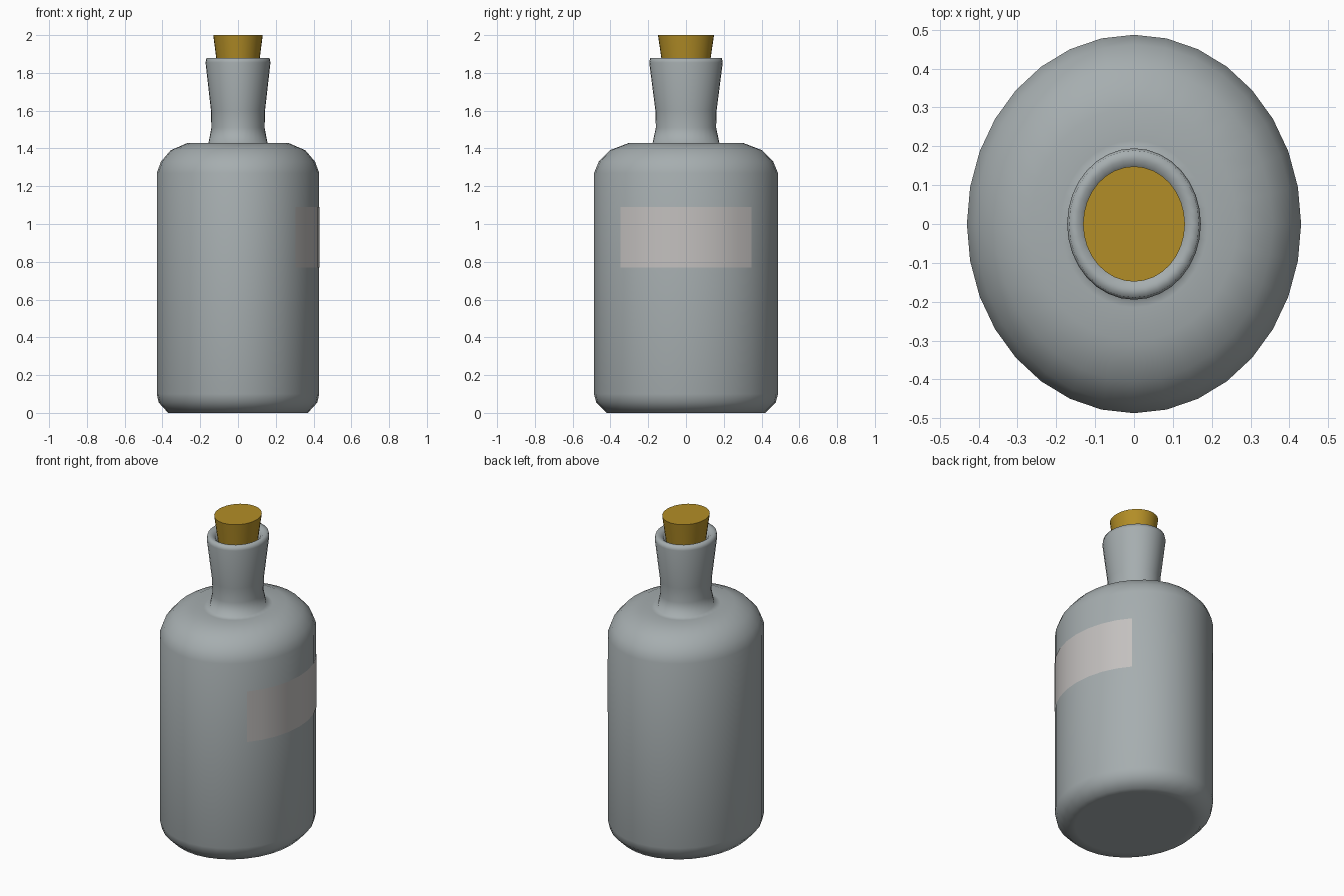
import bpy, bmesh, math

if "Cube" in bpy.data.objects:
    bpy.data.objects.remove(bpy.data.objects["Cube"])

SIDES = 32
DEPTH = 1.132  # the cross-section is an ellipse, wider along y


def material(name, rgb):
    m = bpy.data.materials.new(name)
    m.diffuse_color = (*rgb, 1)
    m.use_nodes = True
    m.node_tree.nodes["Principled BSDF"].inputs["Base Color"].default_value = m.diffuse_color
    return m


def lathe(name, profile, mat, first=0, count=SIDES, caps=True, smooth_angle=180):
    """Sweep an (radius, z) profile, bottom to top, around an elliptical path."""
    bm = bmesh.new()
    full = count == SIDES
    columns = count if full else count + 1
    rings = []
    for r, z in profile:
        ring = []
        for i in range(columns):
            a = 2 * math.pi * (first + i) / SIDES
            ring.append(bm.verts.new((r * math.cos(a), r * DEPTH * math.sin(a), z)))
        rings.append(ring)
    for low, high in zip(rings, rings[1:]):
        for i in range(count):
            j = (i + 1) % columns
            bm.faces.new((low[i], low[j], high[j], high[i]))
    if full and caps:
        bm.faces.new(rings[0][::-1])
        bm.faces.new(rings[-1])
    mesh = bpy.data.meshes.new(name)
    bm.to_mesh(mesh)
    bm.free()
    obj = bpy.data.objects.new(name, mesh)
    bpy.context.collection.objects.link(obj)
    mesh.materials.append(mat)
    bpy.ops.object.select_all(action='DESELECT')
    obj.select_set(True)
    bpy.context.view_layer.objects.active = obj
    bpy.ops.object.shade_smooth_by_angle(angle=math.radians(smooth_angle))
    return obj


glass = material("glass", (0.38, 0.42, 0.43))
paper = material("paper", (0.55, 0.53, 0.52))
cork = material("cork", (0.45, 0.27, 0.02))

# Bottle: base, body, shoulder, flared neck and rounded lip
lathe("bottle", [
    (0.32, 0.0), (0.37, 0.0), (0.42, 0.055), (0.43, 0.10),
    (0.43, 1.27), (0.408, 1.33), (0.357, 1.39), (0.265, 1.43),
    (0.19, 1.425), (0.156, 1.43), (0.141, 1.51), (0.143, 1.60),
    (0.172, 1.855), (0.167, 1.88), (0.145, 1.88), (0.125, 1.865),
    (0.115, 1.84),
], glass)

# Paper label wrapped around the right side of the body
lathe("label", [(0.432, 0.77), (0.432, 1.09)], paper, first=-4, count=8)

# Tapered stopper pushed into the neck
lathe("stopper", [(0.095, 1.72), (0.131, 2.0)], cork, smooth_angle=40)
